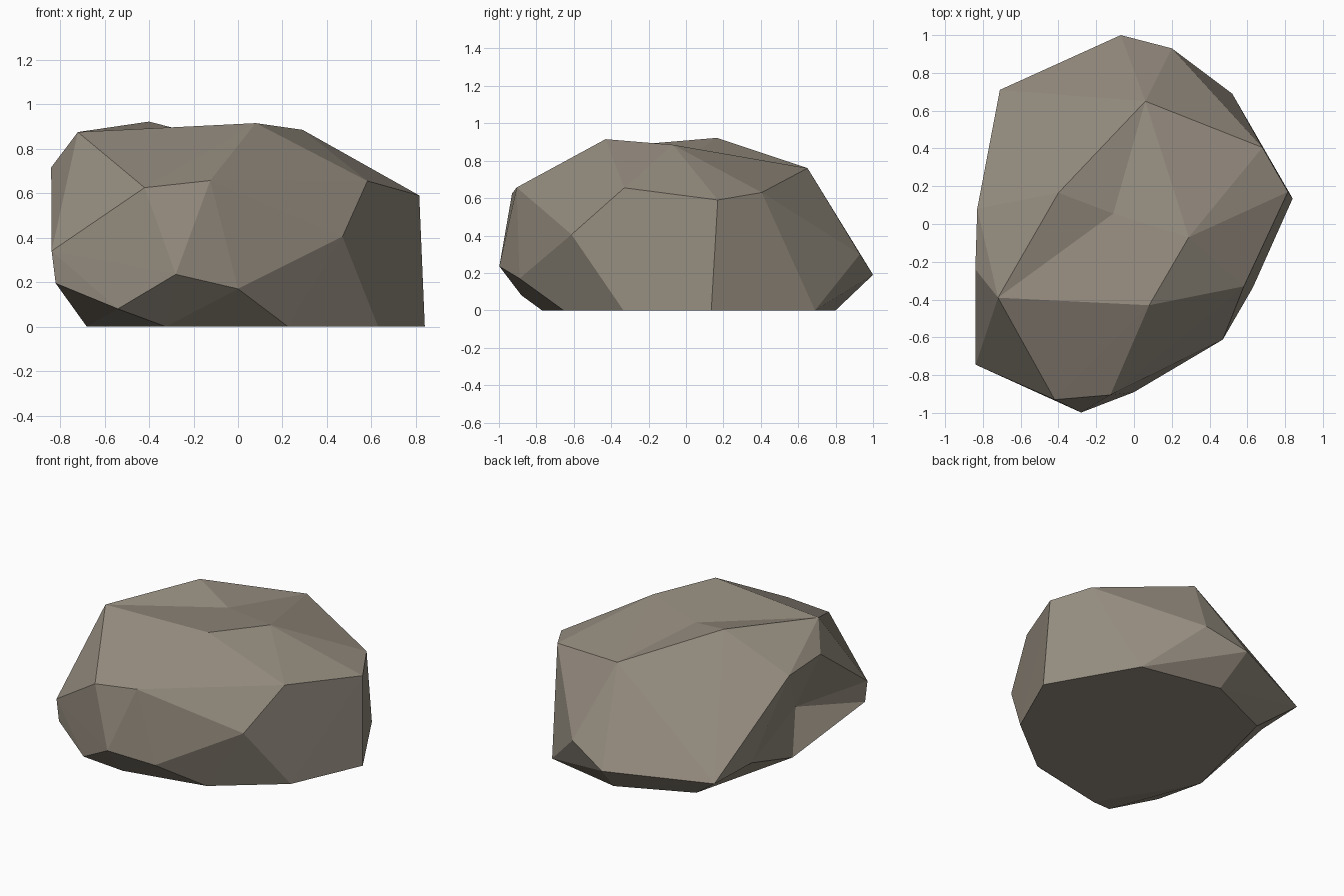
import bpy, bmesh

if "Cube" in bpy.data.objects:
    bpy.data.objects.remove(bpy.data.objects["Cube"])

# Corner points of the boulder, grouped by height
POINTS = {
    # flat base outline
    "base_right": (.84, .135, 0), "base_back_right": (.52, .69, 0), "base_back": (-.02, .80, 0),
    "base_back_left": (-.49, .59, 0), "base_left": (-.68, -.17, 0), "base_front": (-.325, -.77, 0),
    "base_front_right": (.225, -.655, 0), "base_side": (.63, -.335, 0),
    # low bulges
    "low_back": (-.07, 1.0, .19), "low_back_right": (.20, .93, .30), "low_back_left": (-.71, .71, .165),
    "low_left": (-.82, -.745, .195), "low_front_left": (-.54, -.88, .08),
    "low_front": (-.28, -.998, .235), "low_front_right": (0, -.89, .17),
    # shoulders
    "mid_left": (-.838, -.745, .34), "mid_front_right": (.47, -.612, .405), "mid_right": (.582, -.33, .655),
    "mid_side": (.815, .17, .59), "mid_back_right": (.68, .405, .63), "mid_front_left": (-.42, -.93, .625),
    "mid_front": (-.125, -.905, .657), "left_back": (-.83, .08, .69), "left_mid": (-.84, -.24, .716),
    # crown
    "top_back": (.06, .65, .76), "top_right": (.29, -.07, .885), "top_peak": (-.40, .165, .922),
    "top_left": (-.72, -.39, .875), "top_front": (.08, -.43, .915),
}

bm = bmesh.new()
v = {name: bm.verts.new(co) for name, co in POINTS.items()}
bmesh.ops.convex_hull(bm, input=list(bm.verts), use_existing_faces=False)


def dent(name, co, rim):
    """Replace the faces lying inside the rim corners by a fan around a new point."""
    rim = {v[n] for n in rim}
    inside = [f for f in bm.faces if all(c in rim for c in f.verts)]
    border = [tuple(e.verts) for e in {e for f in inside for e in f.edges}
              if sum(f in inside for f in e.link_faces) == 1]
    bmesh.ops.delete(bm, geom=inside, context='FACES')
    v[name] = bm.verts.new(co)
    for a, b in border:
        bm.faces.new((a, b, v[name]))


# Hollow in the crown
dent("crown_dip", (-.11, .055, .847),
     ["top_left", "top_peak", "top_back", "top_right", "top_front"])
# Undercut on the left flank and the ridge behind it
dent("undercut", (-.61, -.30, .275),
     ["low_back_left", "left_back", "left_mid", "mid_left", "low_left", "base_left", "base_back_left"])
dent("flank_ridge", (-.735, .345, .175),
     ["low_back_left", "left_back", "undercut", "base_left", "base_back_left"])

bmesh.ops.recalc_face_normals(bm, faces=bm.faces)
mesh = bpy.data.meshes.new("boulder")
bm.to_mesh(mesh)
bm.free()

# Single stone colour, flat faces
stone = bpy.data.materials.new("grey_brown_stone")
stone.diffuse_color = (.30, .262, .212, 1)
stone.use_nodes = True
stone.node_tree.nodes["Principled BSDF"].inputs["Base Color"].default_value = stone.diffuse_color
mesh.materials.append(stone)
boulder = bpy.data.objects.new("boulder", mesh)
bpy.context.collection.objects.link(boulder)
